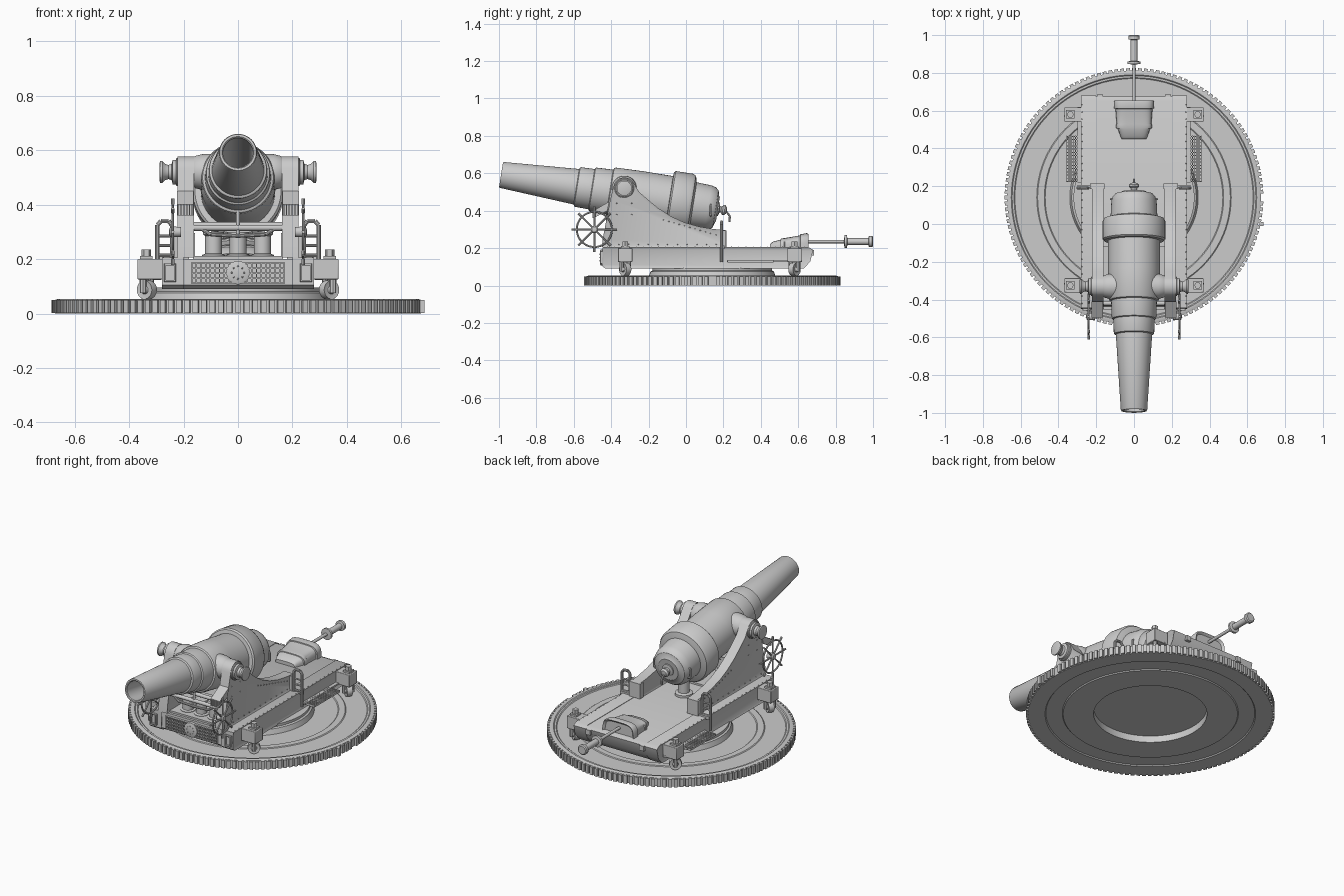
import bpy, bmesh
from math import sin, cos, pi, radians
from mathutils import Vector, Matrix

if "Cube" in bpy.data.objects:
    bpy.data.objects.remove(bpy.data.objects["Cube"])

# ---------- helpers: all geometry is made in world coordinates ----------
def box(bm, c, s, rot=0.0, pivot=(0, 0, 0)):
    m = Matrix.Translation(c) @ Matrix.Diagonal((*s, 1))
    if rot:
        m = Matrix.Translation(pivot) @ Matrix.Rotation(rot, 4, 'Z') @ m
    bmesh.ops.create_cube(bm, size=1, matrix=m)

def axis_matrix(origin, direction):
    q = Vector((0, 0, 1)).rotation_difference(Vector(direction))
    return Matrix.Translation(origin) @ q.to_matrix().to_4x4()

def lathe(bm, prof, origin, direction, n=48, closed=False):
    """prof = (radius, distance along axis)"""
    m = axis_matrix(origin, direction)
    rings = [[bm.verts.new(m @ Vector((r * cos(2*pi*i/n), r * sin(2*pi*i/n), s)))
              for i in range(n)] if r > 0 else [bm.verts.new(m @ Vector((0, 0, s)))] for r, s in prof]
    pairs = list(zip(rings, rings[1:])) + ([(rings[-1], rings[0])] if closed else [])
    for a, b in pairs:
        for i in range(n):
            j = (i + 1) % n
            f = [a[i % len(a)], a[j % len(a)], b[j % len(b)], b[i % len(b)]]
            f = list(dict.fromkeys(f))
            if len(f) > 2:
                bm.faces.new(f)

def cyl(bm, p0, p1, r, n=16):
    d = Vector(p1) - Vector(p0)
    lathe(bm, [(0, 0), (r, 0), (r, d.length), (0, d.length)], p0, d, n)

def tube(bm, pts, r, n=10):
    for a, b in zip(pts, pts[1:]):
        cyl(bm, a, b, r, n)

def torus(bm, origin, direction, R, r, n=40, k=8):
    lathe(bm, [(R + r*cos(2*pi*i/k), r*sin(2*pi*i/k)) for i in range(k)], origin, direction, n, True)

def prism(bm, prof, x0, x1, inset=0.0, depth=0.0):
    a = [bm.verts.new((x0, y, z)) for y, z in prof]
    b = [bm.verts.new((x1, y, z)) for y, z in prof]
    caps = [bm.faces.new(a[::-1]), bm.faces.new(b)]
    sides = [bm.faces.new((a[i-1], a[i], b[i], b[i-1])) for i in range(len(a))]
    bmesh.ops.recalc_face_normals(bm, faces=caps + sides)
    if inset:
        bmesh.ops.inset_individual(bm, faces=caps, thickness=inset, depth=-depth)

def rivet(bm, p, r=0.0035):
    bmesh.ops.create_icosphere(bm, subdivisions=1, radius=r, matrix=Matrix.Translation(p))

def finish(name, bm, mirror=False, bevel=0.0):
    bmesh.ops.recalc_face_normals(bm, faces=bm.faces)
    me = bpy.data.meshes.new(name)
    bm.to_mesh(me)
    bm.free()
    ob = bpy.data.objects.new(name, me)
    bpy.context.collection.objects.link(ob)
    if bevel:
        b = ob.modifiers.new("Bevel", 'BEVEL')
        b.width, b.segments, b.limit_method = bevel, 2, 'ANGLE'
    if mirror:
        ob.modifiers.new("Mirror", 'MIRROR').use_mirror_merge = False
    bpy.ops.object.select_all(action='DESELECT')
    ob.select_set(True)
    bpy.context.view_layer.objects.active = ob
    bpy.ops.object.shade_smooth_by_angle(angle=radians(35))

new = bmesh.new
CY = 0.14                                    # centre of the turntable

# ---------- toothed turntable ----------
bm = new()
lathe(bm, [(0, .04), (.312, .04), (.312, 0), (.48, 0), (.485, .006), (.575, .006), (.58, 0), (.672, 0),
           (.672, .05), (.66, .054), (.65, .054), (.645, .05), (.635, .05), (.63, .046), (.515, .046), (.51, .05),
           (.475, .05), (.47, .046), (.34, .046), (.33, .075), (.32, .08), (.32, .095), (0, .095)],
      (0, CY, 0), (0, 0, 1), 96)
TEETH = 136
for i in range(TEETH):
    box(bm, (.675, 0, .025), (.02, .02, .048), 2*pi*i/TEETH, (0, CY, 0))
finish("turntable_gear", bm)

# ---------- slide platform ----------
slide = [(-.43, .09), (-.45, .105), (-.445, .205), (.655, .205), (.68, .19), (.665, .13), (.63, .09)]
bm = new()
prism(bm, [(y - (.004 if y > 0 else -.01), min(z, .201)) for y, z in slide], -.205, .205)
finish("platform_deck", bm)
bm = new()
prism(bm, slide, .20, .28, .014, .006)
box(bm, (.288, .42, .13), (.02, .4, .01))
box(bm, (.18, .675, .175), (.03, .02, .03))
for i in range(28):
    rivet(bm, (.275, -.42 + i * .039, .205))
finish("platform_side_rail", bm, True)

# front lattice panel with central boss
bm = new()
for z in (.112, .13, .148, .166, .186):
    box(bm, (0, -.445, z), (.34, .014, .005))
for i in range(21):
    box(bm, (-.17 + i * .017, -.445, .149), (.005, .014, .078))
lathe(bm, [(0, 0), (.043, 0), (.043, .018), (.036, .021), (0, .021)], (0, -.438, .15), (0, -1, 0), 32)
for i in range(8):
    rivet(bm, (.023*cos(i*pi/4), -.459, .15 + .023*sin(i*pi/4)))
finish("front_lattice", bm)
bm = new()
for dx in (-.018, .018):
    box(bm, (.25 + dx, -.452, .15), (.008, .014, .06))
for dz in (-.03, .03):
    box(bm, (.25, -.452, .15 + dz), (.044, .014, .008))
finish("front_tow_frame", bm, True, .002)

# ---------- corner brackets with rollers ----------
for tag, y in (("front", -.325), ("rear", .58)):
    bm = new()
    box(bm, (.323, y, .163), (.092, .076, .075))
    finish(tag + "_corner_block", bm, True, .003)
    bm = new()
    box(bm, (.337, y, .205), (.045, .045, .012))
    cyl(bm, (.337, y, .205), (.337, y, .236), .018, 6)
    finish(tag + "_corner_nut", bm, True)
    bm = new()
    d = Vector((.335, y - CY, 0)).normalized()
    c = Vector((.335, y, .087))
    lathe(bm, [(0, -.016), (.012, -.022), (.016, -.014), (.026, -.014), (.034, -.016), (.036, 0),
               (.034, .016), (.026, .014), (.016, .014), (.012, .022), (0, .016)], c, d, 28)
    for s in (-.024, .024):
        p = c + d * s
        tube(bm, [p + Vector((0, 0, .045)), p - Vector((0, 0, .012))], .012, 8)
    finish(tag + "_roller", bm, True)

# ---------- carriage cheeks ----------
TY, TZ = -.33, .52
arc = [(TY + .058*cos(radians(a)), TZ + .058*sin(radians(a))) for a in range(170, 30, -14)]
cheek = [(-.45, .205), (-.445, .25), (-.405, .46)] + arc + [(-.25, .50), (-.21, .465), (-.15, .415),
         (-.08, .37), (-.01, .338), (.07, .315), (.15, .302), (.217, .295), (.217, .205)]
bm = new()
prism(bm, cheek, .162, .222, .014, .005)
box(bm, (.195, .2, .25), (.075, .03, .09))
finish("carriage_cheek", bm, True)
bm = new()
lathe(bm, [(0, .214), (.052, .214), (.052, .225), (.048, .228), (0, .228)], (0, TY, TZ), (1, 0, 0), 32)
for i in range(12):
    rivet(bm, (.218, -.41 + i * .052, .22))
    rivet(bm, (.218, -.12 + i * .028, (.35 - .008 * i)))
for y in (-.37, -.29):
    for z in (.38, .44):
        rivet(bm, (.217, y, z))
finish("cheek_rivets_and_boss", bm, True)

# cross pieces, compressor cylinders and shafts between the cheeks
bm = new()
box(bm, (0, -.27, .206), (.33, .3, .012))
for x in (-.09, 0, .09):
    lathe(bm, [(0, 0), (.042, 0), (.042, .015), (.031, .02), (.031, .085), (.038, .09), (.038, .1), (0, .1)],
          (x, -.35, .2), (0, 0, 1), 24)
cyl(bm, (-.17, -.42, .315), (.17, -.42, .315), .011)
cyl(bm, (-.17, -.36, .325), (.17, -.36, .325), .011)
for s in (-1, 1):
    tube(bm, [(s*.14, -.42, .315), (s*.1, -.43, .29), (0, -.43, .285)], .007)
cyl(bm, (0, -.42, .28), (0, -.42, .41), .007)
box(bm, (0, -.42, .405), (.045, .02, .015))
finish("carriage_cross_pieces", bm)
bm = new()
lathe(bm, [(0, 0), (.05, 0), (.05, .015), (.032, .02), (.032, .13), (0, .13)], (0, .02, .2), (0, 0, 1), 28)
finish("elevating_screw", bm)

# ---------- elevating gear bracket and handwheels ----------
bm = new()
prism(bm, [(-.495, .36), (-.495, .40), (-.41, .45), (-.42, .40)], .163, .225)
for i in range(6):
    box(bm, (.168 + i * .0105, -.495, .38), (.005, .012, .04))
finish("elevating_bracket", bm, True)
bm = new()
w = Vector((.24, -.49, .30))
torus(bm, w, (1, 0, 0), .094, .005)
lathe(bm, [(0, -.03), (.018, -.03), (.02, .006), (.014, .012), (0, .014)], w, (1, 0, 0), 20)
for i in range(8):
    d = Vector((0, cos(i*pi/4), sin(i*pi/4)))
    cyl(bm, w, w + d * .105, .005, 8)
    cyl(bm, w + d * .1, w + d * .122, .006, 8)
finish("handwheel", bm, True)

# ---------- side steps and grab frames ----------
bm = new()
for i in range(7):
    box(bm, (.287 + i * .0115, .345, .13), (.005, .245, .012))
for i in range(15):
    box(bm, (.321, .225 + i * .0171, .13), (.076, .005, .012))
finish("side_step_grating", bm, True)
bm = new()
tube(bm, [(.297, .19, .125), (.297, .19, .325), (.283, .19, .34), (.255, .19, .34), (.243, .19, .325),
          (.243, .19, .2)], .008)
for z in (.215, .25, .285):
    cyl(bm, (.243, .19, z), (.297, .19, z), .005, 8)
box(bm, (.24, .20, .205), (.12, .014, .02))
finish("grab_frame", bm, True)

# ---------- gun barrel, trunnions and breech ----------
ang = radians(9)
axis = Vector((0, cos(ang), -sin(ang)))
muzzle = Vector((0, -.989, .592))
bm = new()
lathe(bm, [(0, .8), (.05, .8), (.055, .004), (.059, 0), (.067, 0), (.07, .006), (.096, .408), (.105, .412),
           (.107, .416), (.109, .49), (.116, .494), (.118, .5), (.121, .588), (.13, .592), (.134, .6),
           (.138, .75), (.137, .91), (.158, .912), (.166, .92), (.166, 1.015), (.158, 1.03), (.14, 1.036),
           (.124, 1.04), (.12, 1.12), (.114, 1.145), (.10, 1.162), (.07, 1.17), (.066, 1.174),
           (.05, 1.174), (0, 1.174)], muzzle, axis, 64)
finish("gun_barrel", bm)
bm = new()
lathe(bm, [(0, .05), (.068, .05), (.066, .13), (.06, .155), (.055, .163), (.045, .165), (.045, .24), (.03, .244),
           (.026, .256), (.03, .268), (.04, .278), (.04, .286), (.034, .288), (0, .288)],
      (0, TY, TZ), (1, 0, 0), 36)
finish("trunnion", bm, True)
bm = new()
b = muzzle + axis * 1.17
lathe(bm, [(0, 0), (.036, 0), (.036, .01), (.018, .014), (.016, .022), (.026, .03), (.027, .04),
           (.018, .05), (0, .054)], b, axis, 28)
tube(bm, [b + axis*.035, b + Vector((0, .055, -.02)), b + Vector((0, .068, -.04)), b + Vector((0, .065, -.07))], .006)
for x in (-.09, .09):
    tube(bm, [b + Vector((x, -.035, .03)), b + Vector((x*1.35, -.035, .02)),
              b + Vector((x*1.35, -.035, -.03)), b + Vector((x, -.035, -.04))], .006)
finish("breech_knob", bm)

# ---------- loading scoop and rammer at the rear ----------
bm = new()
sections = [(.45, .065, .022), (.465, .072, .035), (.505, .086, .045), (.506, .094, .05), (.525, .096, .054),
            (.53, .092, .054), (.61, .098, .068), (.611, .106, .074), (.645, .107, .08), (.655, .103, .076)]
K, rows = 20, []
for y, wd, h in sections:
    row = []
    for i in range(K + 1):
        c, s = cos(pi*i/K), sin(pi*i/K)
        row.append(bm.verts.new((wd * abs(c)**.5 * (1 if c > 0 else -1), y, .192 + (h + .008) * max(s, 0)**.5)))
    rows.append(row)
for a, c in zip(rows, rows[1:]):
    for i in range(K + 1):
        j = (i + 1) % (K + 1)
        bm.faces.new((a[i], a[j], c[j], c[i]))
bm.faces.new(rows[0])
back = bm.faces.new(rows[-1])
bmesh.ops.recalc_face_normals(bm, faces=bm.faces)
bmesh.ops.inset_individual(bm, faces=[back], thickness=.012, depth=-.012)
finish("loading_scoop", bm)
bm = new()
lathe(bm, [(0, 0), (.009, 0), (.009, .205), (.034, .207), (.034, .22), (.018, .223), (.018, .335),
           (.03, .338), (.03, .355), (.024, .36), (0, .36)], (0, .64, .235), (0, 1, 0), 28)
finish("rammer", bm)
